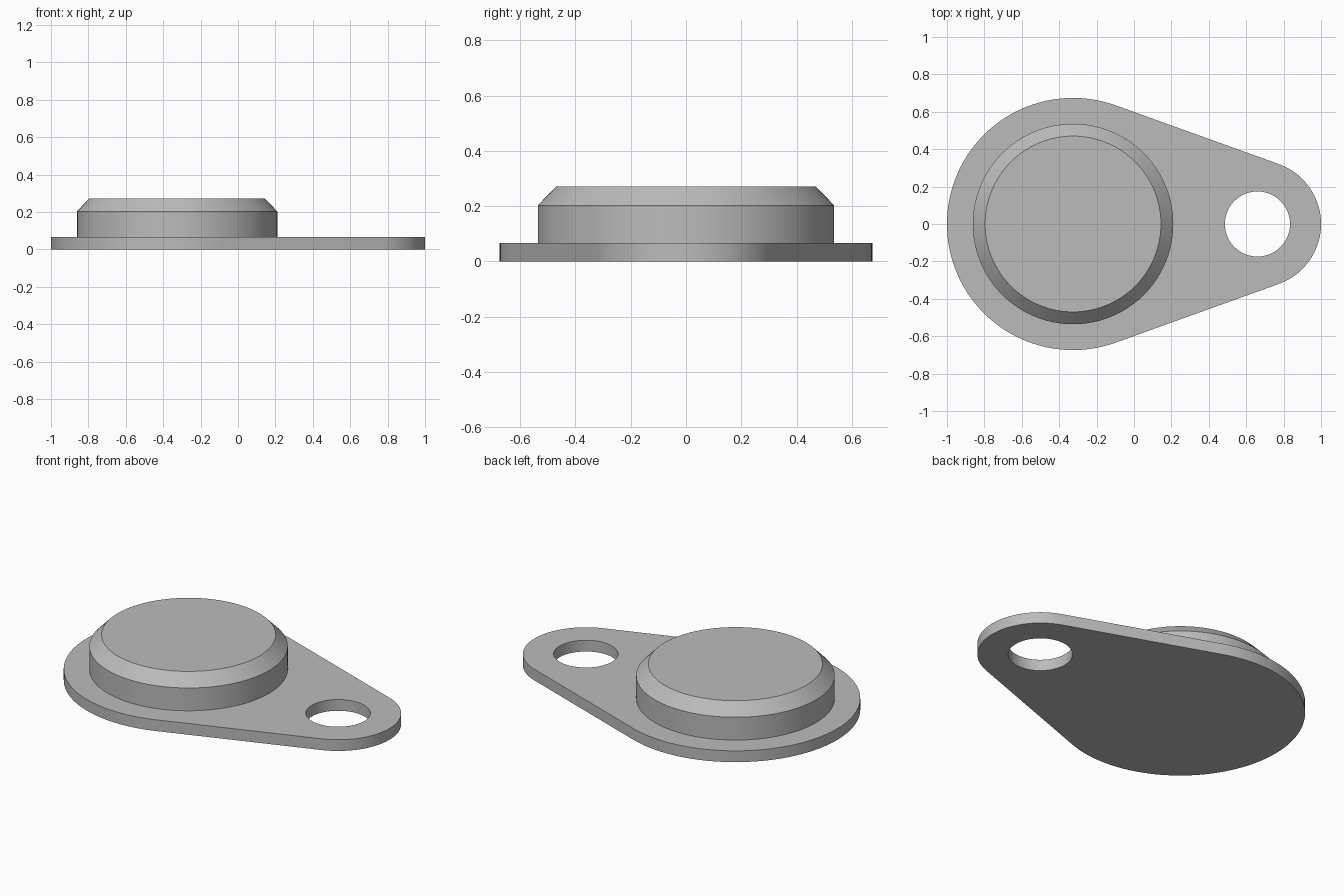
import bpy
import bmesh
from math import acos, cos, sin, pi, radians

# Remove the default object
cube = bpy.data.objects.get("Cube")
if cube:
    bpy.data.objects.remove(cube, do_unlink=True)

# Main dimensions
BIG_X, BIG_R = -0.326, 0.674
EYE_X, EYE_R, HOLE_R = 0.66, 0.34, 0.174
BOSS_R, BOSS_TOP_R = 0.536, 0.47
PLATE_Z, SHOULDER_Z, TOP_Z = 0.067, 0.203, 0.271
SEGMENTS = 96

# Plain grey finish
grey = bpy.data.materials.new("plain_grey")
grey.use_nodes = True
colour = (0.5, 0.5, 0.5, 1)
grey.diffuse_color = colour
grey.node_tree.nodes["Principled BSDF"].inputs["Base Color"].default_value = colour


def arc(x, radius, start, end, steps):
    """Points along an arc centred on the x axis."""
    angles = [start + (end - start) * i / steps for i in range(steps + 1)]
    return [(x + radius * cos(a), radius * sin(a)) for a in angles]


def circle(x, radius):
    return arc(x, radius, 0, 2 * pi, SEGMENTS)[:-1]


bm = bmesh.new()


def ring(points, z):
    return [bm.verts.new((x, y, z)) for x, y in points]


def wall(lower, upper):
    n = len(lower)
    for i in range(n):
        j = (i + 1) % n
        bm.faces.new((lower[i], lower[j], upper[j], upper[i]))


def sheet(*rings):
    """Flat face bounded by an outer ring and any inner rings."""
    edges = [bm.edges.get((r[i - 1], r[i])) for r in rings for i in range(len(r))]
    bmesh.ops.triangle_fill(bm, use_beauty=True, edges=edges, normal=(0, 0, 1))


# Plate outline: two round ends joined by tangent lines
tangent = acos((BIG_R - EYE_R) / (EYE_X - BIG_X))
outline = (arc(EYE_X, EYE_R, -tangent, tangent, SEGMENTS // 2)
           + arc(BIG_X, BIG_R, tangent, 2 * pi - tangent, SEGMENTS))

# Plate rim and bolt hole
rim_low, rim_high = ring(outline, 0), ring(outline, PLATE_Z)
wall(rim_low, rim_high)
hole = circle(EYE_X, HOLE_R)
hole_low, hole_high = ring(hole, 0), ring(hole, PLATE_Z)
wall(hole_low, hole_high)

# Raised boss with chamfered top
boss_low = ring(circle(BIG_X, BOSS_R), PLATE_Z)
boss_mid = ring(circle(BIG_X, BOSS_R), SHOULDER_Z)
boss_top = ring(circle(BIG_X, BOSS_TOP_R), TOP_Z)
wall(boss_low, boss_mid)
wall(boss_mid, boss_top)
bm.faces.new(boss_top)

# Flat plate surfaces
sheet(rim_low, hole_low)
sheet(rim_high, hole_high, boss_low)
bmesh.ops.recalc_face_normals(bm, faces=bm.faces[:])

mesh = bpy.data.meshes.new("flanged_cover")
bm.to_mesh(mesh)
bm.free()
mesh.materials.append(grey)
cover = bpy.data.objects.new("flanged_cover", mesh)
bpy.context.collection.objects.link(cover)

# Smooth round walls, crisp edges
bpy.ops.object.select_all(action="DESELECT")
cover.select_set(True)
bpy.context.view_layer.objects.active = cover
bpy.ops.object.shade_smooth_by_angle(angle=radians(30))
